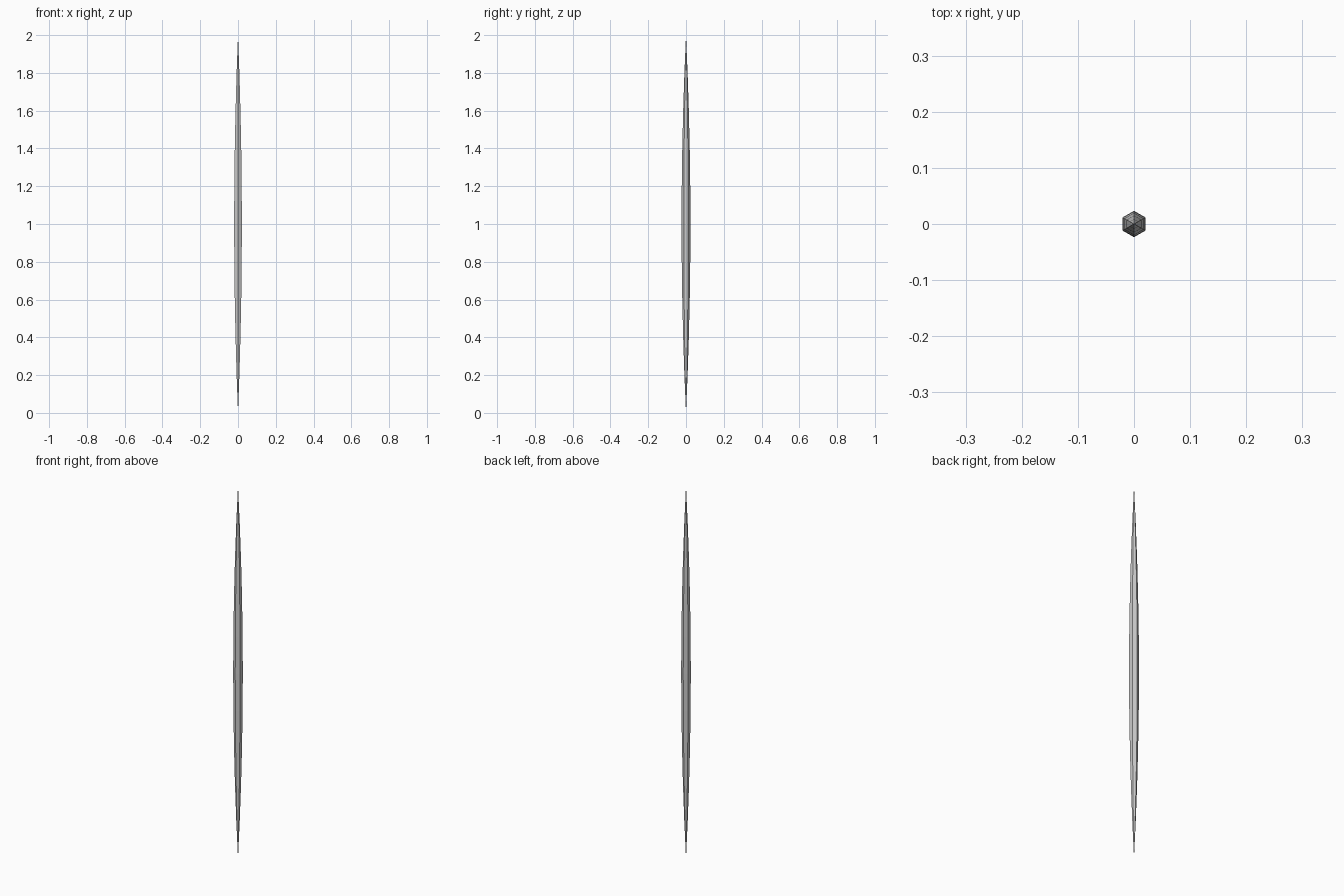
import bpy, bmesh, math

if "Cube" in bpy.data.objects:
    bpy.data.objects.remove(bpy.data.objects["Cube"])

SIDES, RADIUS, RINGS = 6, 0.0235, 10

# Hexagonal spindle: rings swelling parabolically between two pointed tips
bm = bmesh.new()
bottom = bm.verts.new((0, 0, 0))
top = bm.verts.new((0, 0, 2))
rings = []
for i in range(1, RINGS):
    z = 2 * i / RINGS
    r = RADIUS * (1 - (z - 1) ** 2)
    rings.append([bm.verts.new((r * math.sin(math.tau * k / SIDES),
                                r * math.cos(math.tau * k / SIDES), z))
                  for k in range(SIDES)])
for k in range(SIDES):
    n = (k + 1) % SIDES
    bm.faces.new((bottom, rings[0][k], rings[0][n]))
    bm.faces.new((top, rings[-1][n], rings[-1][k]))
    for a, b in zip(rings, rings[1:]):
        bm.faces.new((a[k], a[n], b[n], b[k]))
bmesh.ops.recalc_face_normals(bm, faces=bm.faces)

mesh = bpy.data.meshes.new("spindle")
bm.to_mesh(mesh)
bm.free()
spindle = bpy.data.objects.new("spindle", mesh)
bpy.context.collection.objects.link(spindle)
